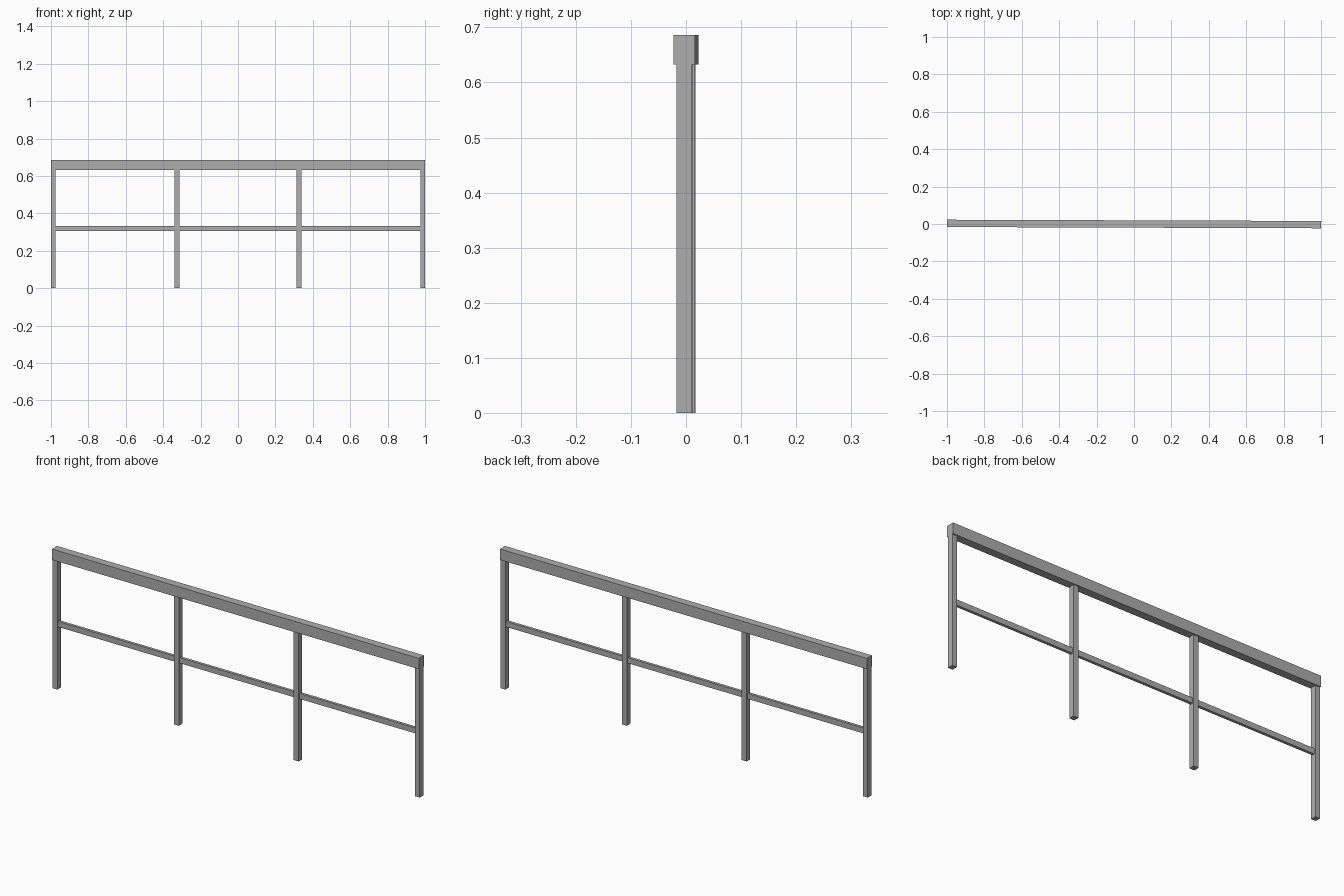
import bpy
from mathutils import Matrix

cube = bpy.data.objects.get("Cube")
if cube:
    bpy.data.objects.remove(cube, do_unlink=True)

GREY = (0.42, 0.42, 0.42, 1.0)
metal = bpy.data.materials.new("grey_metal")
metal.use_nodes = True
metal.diffuse_color = GREY
metal.node_tree.nodes["Principled BSDF"].inputs["Base Color"].default_value = GREY

# The whole railing is turned very slightly about the vertical axis
TURN = Matrix.Rotation(-0.0034, 4, "Z")


def box(name, x0, x1, depth, z0, z1):
    """Box between two x and two z limits, centred on y."""
    bpy.ops.mesh.primitive_cube_add(size=1)
    ob = bpy.context.object
    ob.name = name
    place = Matrix.Translation(((x0 + x1) / 2, 0, (z0 + z1) / 2))
    size = Matrix.Diagonal((x1 - x0, depth, z1 - z0, 1))
    ob.data.transform(TURN @ place @ size)
    ob.data.materials.append(metal)
    return ob


RAIL_BOTTOM, RAIL_TOP = 0.633, 0.686
POST_DEPTH = 0.028

# Handrail
box("top_rail", -1, 1, 0.039, RAIL_BOTTOM, RAIL_TOP)

# Posts, mirrored left and right
for side, sign in (("left", 1), ("right", -1)):
    for kind, inner, outer in (("end", 0.975, 1.0), ("middle", 0.313, 0.34)):
        x0, x1 = sorted((sign * inner, sign * outer))
        box(f"{side}_{kind}_post", x0, x1, POST_DEPTH, 0, RAIL_BOTTOM)

# Middle rail, in one bay between each pair of posts
for name, x0, x1 in (("right", -0.975, -0.34), ("centre", -0.313, 0.313), ("left", 0.34, 0.975)):
    box(f"{name}_middle_rail", x0, x1, 0.014, 0.305, 0.332)
